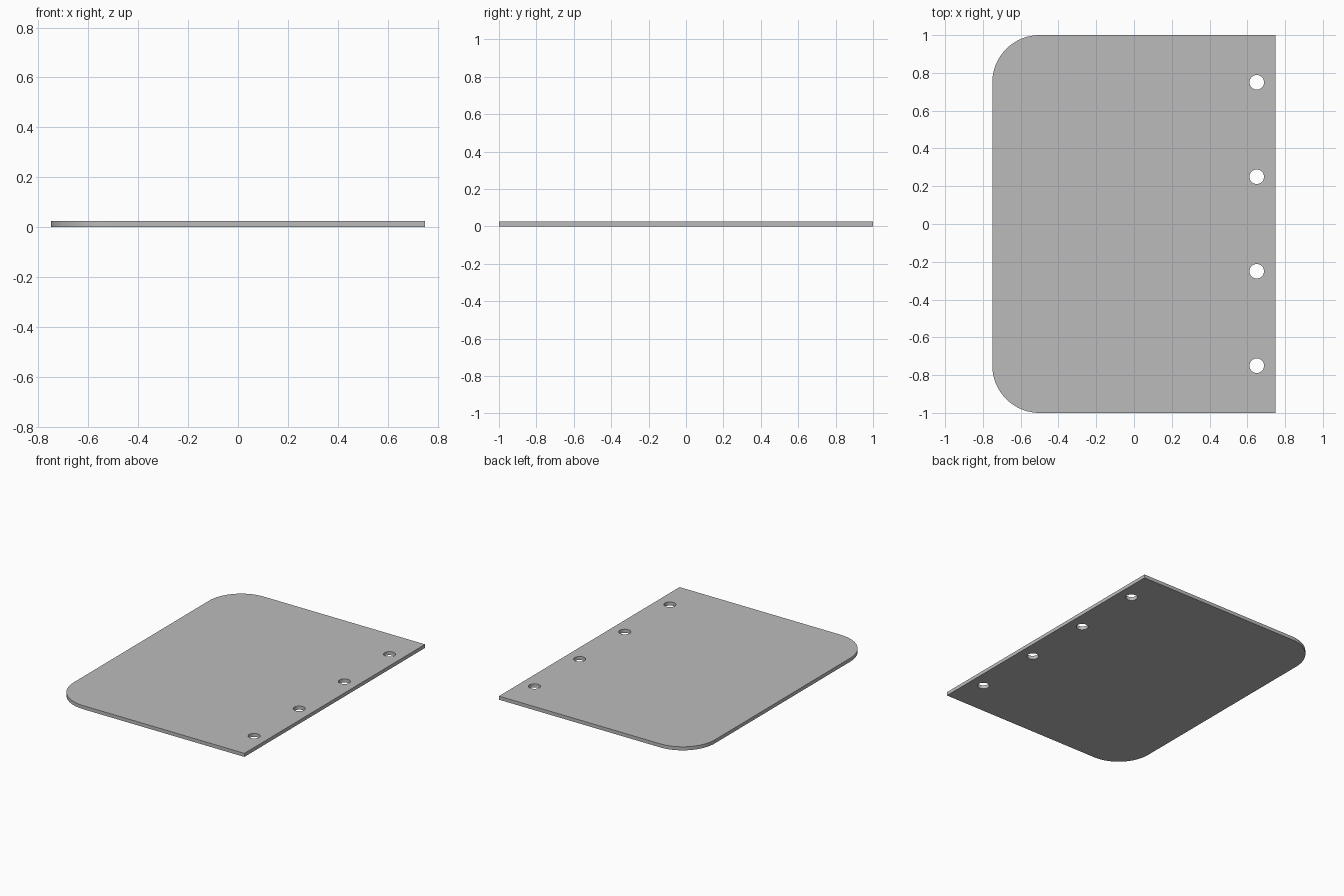
import bpy, bmesh
from math import cos, sin, pi

if "Cube" in bpy.data.objects:
    bpy.data.objects.remove(bpy.data.objects["Cube"])

HALF_X, HALF_Y, THICK = 0.75, 1.0, 0.025
CORNER_R, HOLE_R, HOLE_X = 0.25, 0.0385, 0.65


def arc(cx, cy, r, start, sweep, steps):
    return [(cx + r * cos(start + sweep * i / steps),
             cy + r * sin(start + sweep * i / steps)) for i in range(steps + 1)]


def add_loop(bm, points):
    verts = [bm.verts.new((x, y, 0)) for x, y in points]
    return [bm.edges.new((v, verts[i - 1])) for i, v in enumerate(verts)]


# plate outline: square right corners, rounded left corners
outline = [(HALF_X, -HALF_Y), (HALF_X, HALF_Y)]
outline += arc(-HALF_X + CORNER_R, HALF_Y - CORNER_R, CORNER_R, pi / 2, pi / 2, 24)
outline += arc(-HALF_X + CORNER_R, -HALF_Y + CORNER_R, CORNER_R, pi, pi / 2, 24)

bm = bmesh.new()
edges = add_loop(bm, outline)

# row of four punched holes
for y in (-0.75, -0.25, 0.25, 0.75):
    edges += add_loop(bm, arc(HOLE_X, y, HOLE_R, 0, 2 * pi, 32)[:-1])

bmesh.ops.triangle_fill(bm, edges=edges, use_beauty=True, normal=(0, 0, 1))
bm.normal_update()
for face in bm.faces:
    if face.normal.z < 0:
        face.normal_flip()

mesh = bpy.data.meshes.new("punched_plate")
bm.to_mesh(mesh)
bm.free()
plate = bpy.data.objects.new("punched_plate", mesh)
bpy.context.collection.objects.link(plate)

# mid-grey finish
grey = bpy.data.materials.new("mid_grey")
grey.diffuse_color = (0.5, 0.5, 0.5, 1)
grey.use_nodes = True
grey.node_tree.nodes["Principled BSDF"].inputs["Base Color"].default_value = grey.diffuse_color
mesh.materials.append(grey)

# thickness upward from z = 0
solid = plate.modifiers.new("thickness", 'SOLIDIFY')
solid.thickness = THICK
solid.offset = 1

# smooth the round walls, keep the rims sharp
bpy.context.view_layer.objects.active = plate
plate.select_set(True)
bpy.ops.object.modifier_apply(modifier=solid.name)
bpy.ops.object.shade_smooth_by_angle(angle=pi / 6)
